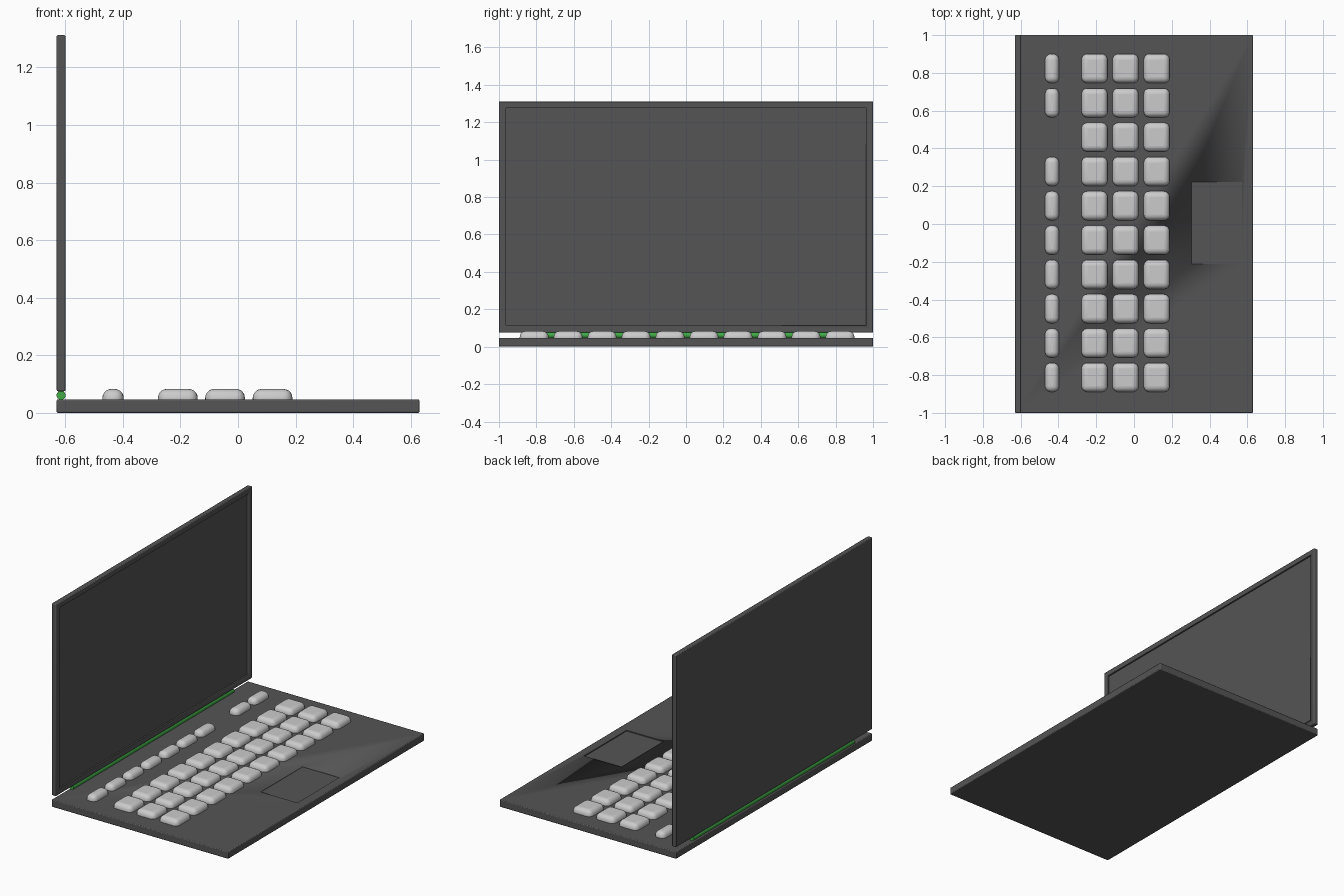
import bpy
import math

if "Cube" in bpy.data.objects:
    bpy.data.objects.remove(bpy.data.objects["Cube"])


def material(name, color):
    mat = bpy.data.materials.new(name)
    mat.diffuse_color = color
    mat.use_nodes = True
    mat.node_tree.nodes["Principled BSDF"].inputs["Base Color"].default_value = mat.diffuse_color
    return mat


dark = material("dark_shell", (0.09, 0.09, 0.09, 1))
green = material("green_hinge", (0.05, 0.4, 0.06, 1))


def finish(obj, name, mat=None):
    obj.name = name
    if mat:
        obj.data.materials.append(mat)
    bpy.ops.object.shade_smooth_by_angle(angle=math.radians(35))
    return obj


def box(name, x, y, z, bevel=0, segments=2, mat=None):
    """Rounded box given by its (min, max) on each axis."""
    centre = [(a + b) / 2 for a, b in (x, y, z)]
    bpy.ops.mesh.primitive_cube_add(size=1, location=centre)
    obj = bpy.context.object
    obj.scale = [b - a for a, b in (x, y, z)]
    bpy.ops.object.transform_apply(location=False, rotation=False, scale=True)
    if bevel:
        mod = obj.modifiers.new("rounded_edges", "BEVEL")
        mod.width = bevel
        mod.segments = segments
    return finish(obj, name, mat)


def recess(target, name, x, y, z):
    """Sink a rectangular pocket into the target and remove the cutter."""
    cutter = box(name, x, y, z)
    cutter.hide_render = True
    mod = target.modifiers.new(name, "BOOLEAN")
    mod.operation = "DIFFERENCE"
    mod.solver = "EXACT"
    mod.object = cutter
    bpy.context.view_layer.objects.active = target
    for m in list(target.modifiers):
        bpy.ops.object.modifier_apply(modifier=m.name)
    bpy.data.objects.remove(cutter)


# Base slab with sunken touchpad
base = box("base", (-0.63, 0.63), (-1, 1), (0, 0.047), 0.005, 2, dark)
recess(base, "touchpad_recess", (0.305, 0.572), (-0.212, 0.222), (0.041, 0.1))

# Upright lid with sunken screen
lid = box("lid", (-0.63, -0.599), (-1, 1), (0.075, 1.312), 0.005, 2, dark)
recess(lid, "screen_recess", (-0.609, -0.5), (-0.963, 0.963), (0.112, 1.277))

# Hinge rod between base and lid
bpy.ops.mesh.primitive_cylinder_add(vertices=24, radius=0.0155, depth=1.64,
                                    location=(-0.6145, 0, 0.061),
                                    rotation=(math.pi / 2, 0, 0))
finish(bpy.context.object, "hinge", green)

# Keys: a narrow function row with one gap, and three full rows
rows = [("function_key", -0.434, 0.074), ("upper_key", -0.209, 0.138),
        ("middle_key", -0.045, 0.138), ("lower_key", 0.12, 0.138)]
for name, x, width in rows:
    for i in range(10):
        if name == "function_key" and i == 7:
            continue
        y = -0.812 + i * 0.1817
        box(f"{name}_{i + 1}", (x - width / 2, x + width / 2),
            (y - 0.077, y + 0.077), (0.015, 0.083), 0.031, 5)
